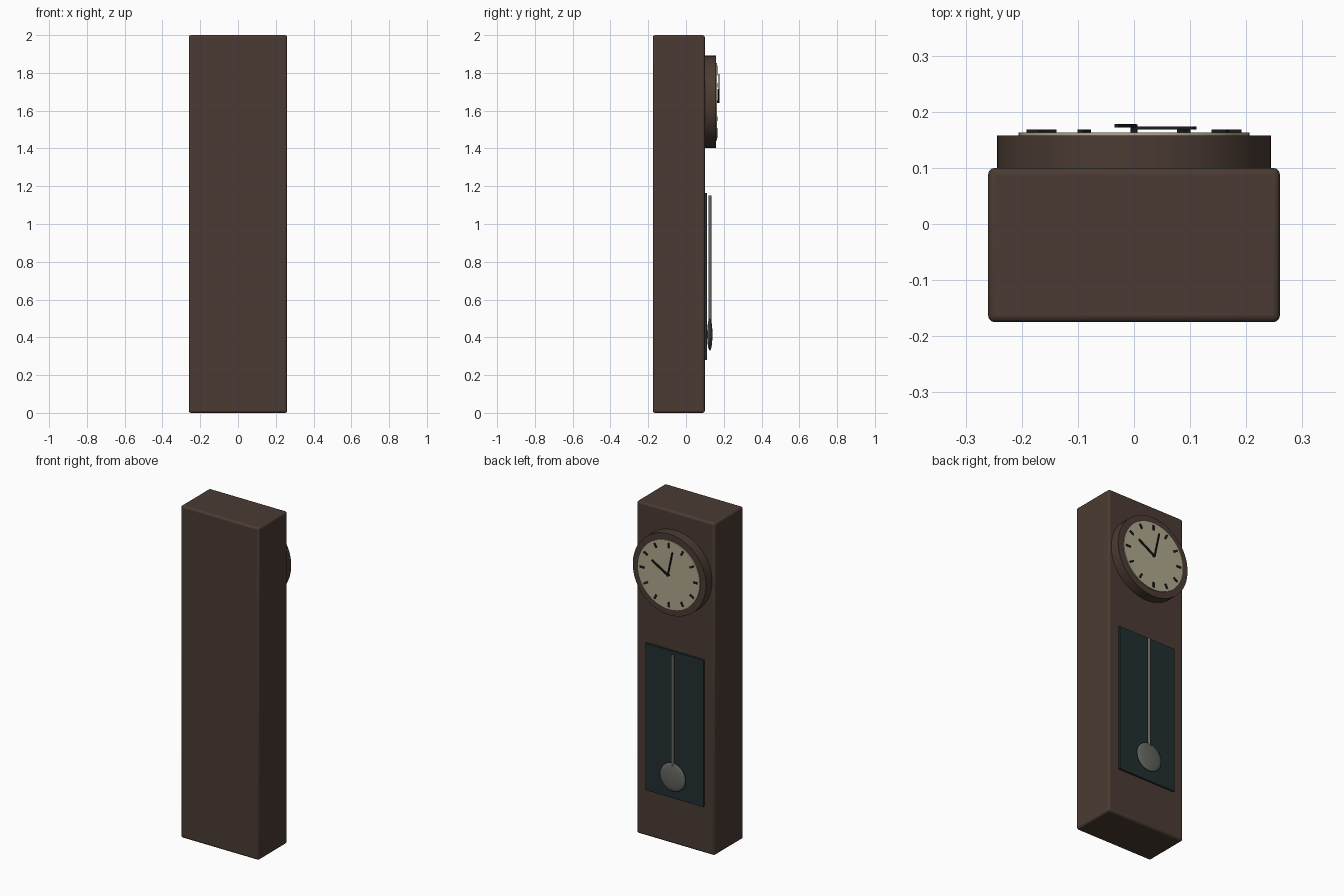
import bpy, math
from mathutils import Matrix, Vector

if "Cube" in bpy.data.objects:
    bpy.data.objects.remove(bpy.data.objects["Cube"])

def material(name, rgb):
    m = bpy.data.materials.new(name)
    m.diffuse_color = (*rgb, 1)
    m.use_nodes = True
    m.node_tree.nodes["Principled BSDF"].inputs["Base Color"].default_value = m.diffuse_color
    return m

WOOD = material("dark wood", (0.070, 0.044, 0.033))
CREAM = material("cream dial", (0.44, 0.39, 0.27))
BLACK = material("black", (0.010, 0.012, 0.013))
GLASS = material("dark glass", (0.016, 0.028, 0.030))
METAL = material("grey metal", (0.125, 0.125, 0.115))

def finish(name, mat, smooth=True):
    ob = bpy.context.object
    ob.name = name
    ob.data.materials.append(mat)
    if smooth:
        bpy.ops.object.shade_smooth_by_angle(angle=math.radians(35))
    return ob

def box(name, lo, hi, mat, bevel=0):
    """Box between two corners, optionally with rounded edges."""
    lo, hi = Vector(lo), Vector(hi)
    bpy.ops.mesh.primitive_cube_add(size=1)
    ob = bpy.context.object
    ob.data.transform(Matrix.Translation((lo + hi) / 2) @ Matrix.Diagonal((*(hi - lo), 1)))
    if bevel:
        mod = ob.modifiers.new("rounded edges", 'BEVEL')
        mod.width, mod.segments = bevel, 3
    return finish(name, mat, bool(bevel))

def disc(name, radius, y0, y1, z, mat):
    """Round plate whose axis runs along y."""
    bpy.ops.mesh.primitive_cylinder_add(vertices=64, radius=radius, depth=y1 - y0,
                                        location=(0, (y0 + y1) / 2, z),
                                        rotation=(math.pi / 2, 0, 0))
    return finish(name, mat)

def radial_bar(name, angle, r0, r1, width, y0, y1):
    """Bar on the dial, angle measured clockwise from twelve as seen from +y."""
    ob = box(name, (-width / 2, y0, r0), (width / 2, y1, r1), BLACK)
    ob.location.z = DIAL_Z
    ob.rotation_euler.y = -angle
    return ob

DIAL_Z = 1.647

# Case
box("case", (-0.26, -0.175, 0), (0.26, 0.1, 2), WOOD, 0.012)

# Clock head: wooden surround, dial, hour marks
disc("dial_surround", 0.244, 0.09, 0.158, DIAL_Z, WOOD)
disc("dial", 0.206, 0.15, 0.163, DIAL_Z, CREAM)
for i in range(12):
    radial_bar(f"hour_mark_{i}", math.radians(30 * i), 0.163, 0.192, 0.011, 0.16, 0.168)

# Hands
radial_bar("hour_hand", math.radians(-60), -0.004, 0.125, 0.011, 0.168, 0.174)
radial_bar("minute_hand", math.radians(12), -0.004, 0.15, 0.008, 0.172, 0.178)
disc("hand_hub", 0.006, 0.16, 0.177, DIAL_Z, BLACK)

# Pendulum window
box("pendulum_window", (-0.193, 0.09, 0.28), (0.193, 0.111, 1.165), GLASS)

# Pendulum rod and bob
bpy.ops.mesh.primitive_cylinder_add(vertices=16, radius=0.009, depth=0.71,
                                    location=(0, 0.127, 0.795))
finish("pendulum_rod", METAL)
bpy.ops.mesh.primitive_uv_sphere_add(segments=32, ring_count=16, radius=1,
                                     location=(0, 0.126, 0.415))
bob = finish("pendulum_bob", METAL)
bob.data.transform(Matrix.Diagonal((0.085, 0.014, 0.085, 1)))
